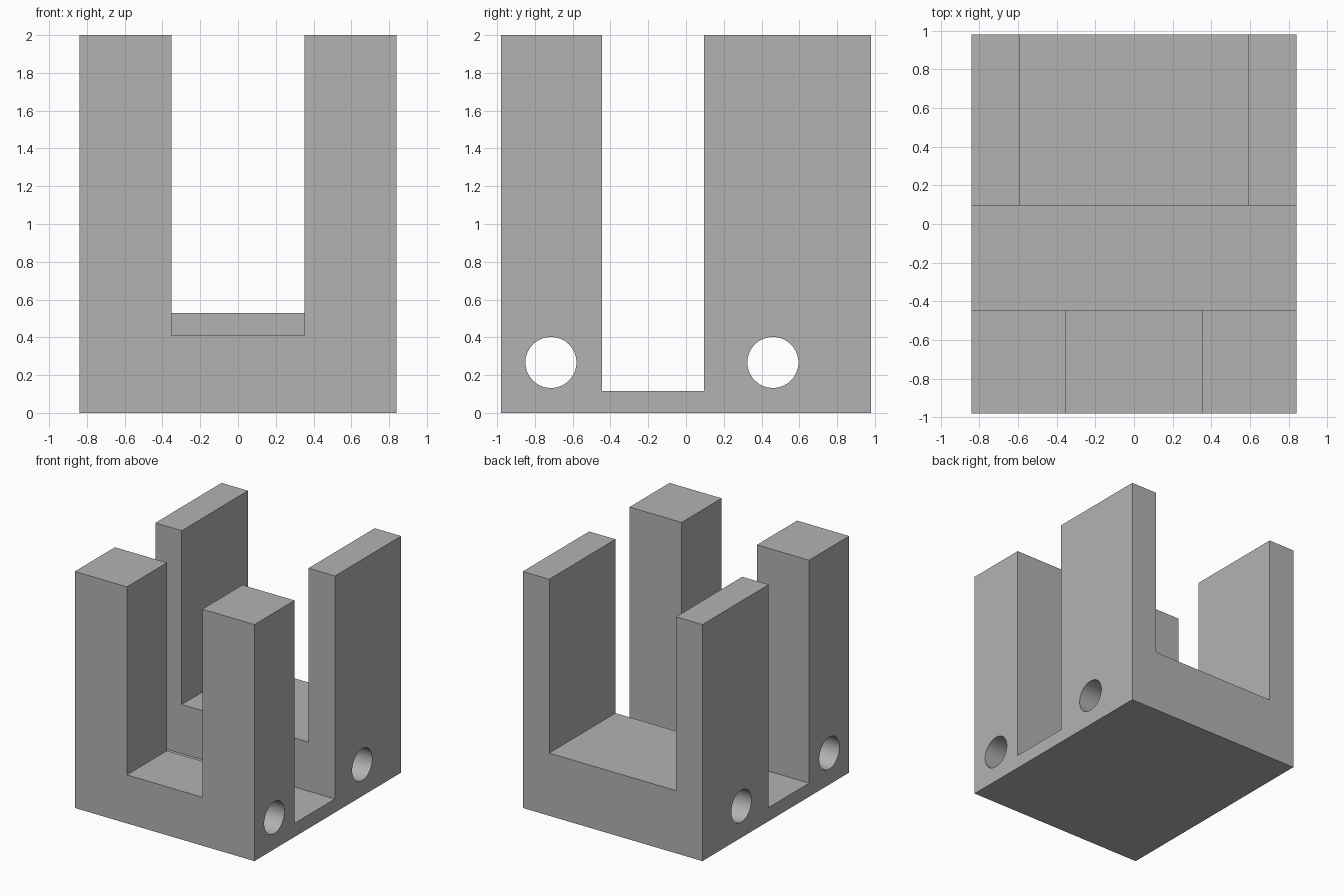
import bpy
import math

if "Cube" in bpy.data.objects:
    bpy.data.objects.remove(bpy.data.objects["Cube"], do_unlink=True)

gray = bpy.data.materials.new("plain gray")
gray.use_nodes = True
color = (0.45, 0.45, 0.45, 1)
gray.diffuse_color = color
gray.node_tree.nodes["Principled BSDF"].inputs["Base Color"].default_value = color


def box(name, low, high):
    """Box spanning two opposite corners."""
    bpy.ops.mesh.primitive_cube_add(size=1, location=[(a + b) / 2 for a, b in zip(low, high)])
    ob = bpy.context.object
    ob.name = name
    ob.scale = [b - a for a, b in zip(low, high)]
    bpy.ops.object.transform_apply(location=True, rotation=False, scale=True)
    ob.data.materials.append(gray)
    return ob


def bore(name, y, z, radius):
    """Cylinder running along x through the whole block."""
    bpy.ops.mesh.primitive_cylinder_add(vertices=64, radius=radius, depth=3,
                                        location=(0, y, z), rotation=(0, math.pi / 2, 0))
    ob = bpy.context.object
    ob.name = name
    ob.data.materials.append(gray)
    return ob


# Solid block that the slots and holes are cut from
block = box("slotted_block", (-0.84, -0.98, 0), (0.84, 0.98, 2))

cutters = [
    # Channel across the width
    box("cross_channel", (-1, -0.445, 0.115), (1, 0.095, 2.2)),
    # Narrow deep slot in the front wall, wide shallower slot in the back wall
    box("front_slot", (-0.353, -1.1, 0.41), (0.353, -0.3, 2.3)),
    box("back_slot", (-0.593, -0.1, 0.53), (0.593, 1.1, 2.4)),
    # Round holes through both walls
    bore("front_hole", -0.715, 0.267, 0.135),
    bore("back_hole", 0.46, 0.267, 0.135),
]

# Cut each shape out and discard its cutter
bpy.context.view_layer.objects.active = block
for cutter in cutters:
    cutter.hide_render = True
    cut = block.modifiers.new(cutter.name, "BOOLEAN")
    cut.operation = "DIFFERENCE"
    cut.solver = "EXACT"
    cut.object = cutter
    bpy.ops.object.modifier_apply(modifier=cut.name)
    bpy.data.objects.remove(cutter, do_unlink=True)

# Smooth hole walls, crisp edges elsewhere
bpy.ops.object.select_all(action="DESELECT")
block.select_set(True)
bpy.context.view_layer.objects.active = block
bpy.ops.object.shade_smooth_by_angle(angle=math.radians(30))
